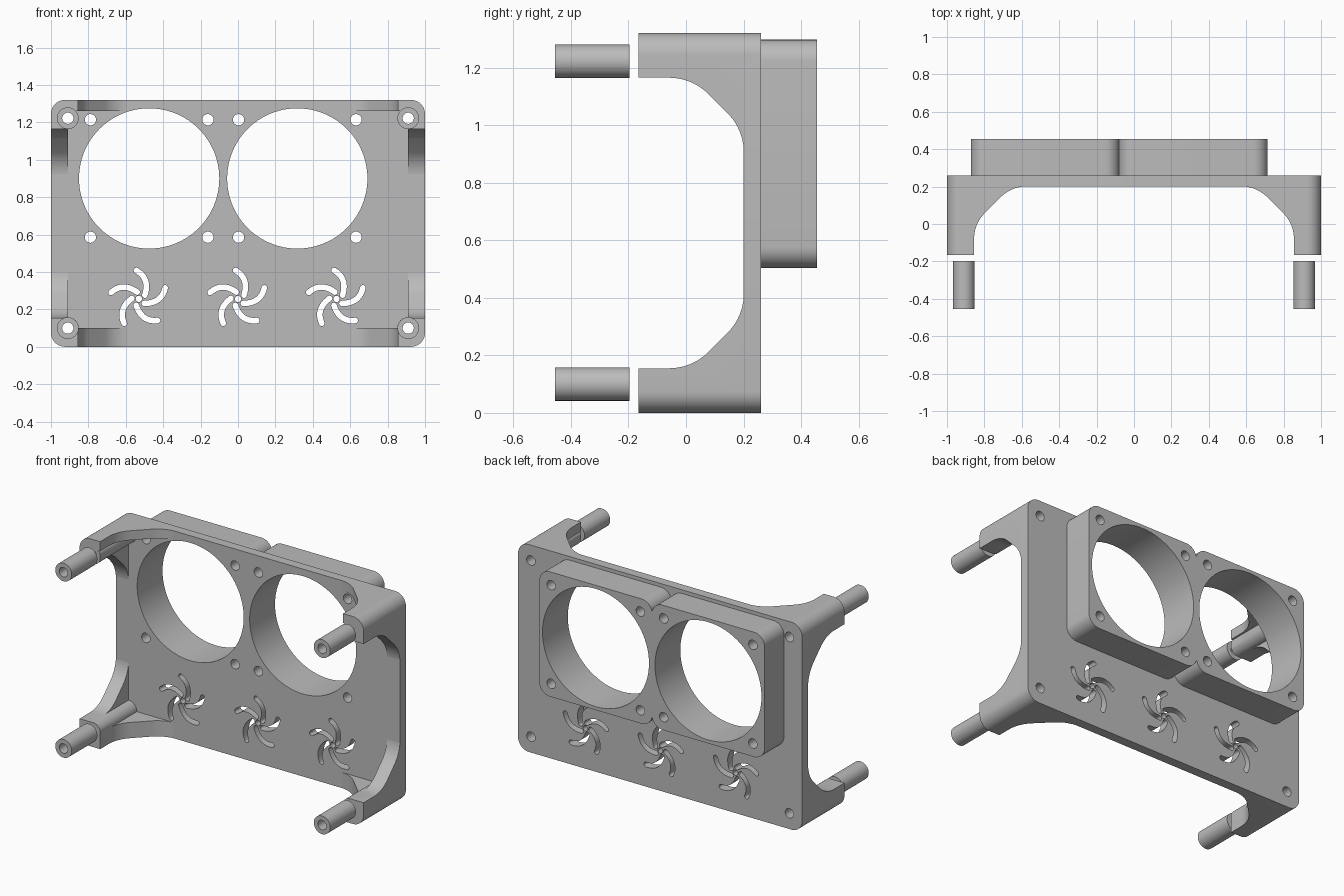
import bpy
import bmesh
from math import radians, pi, sin, cos, asin, tan
from mathutils import Vector, Matrix

default = bpy.data.objects.get("Cube")
if default:
    bpy.data.objects.remove(default)

# One plain grey for the whole bracket
grey = bpy.data.materials.new("matte grey")
grey.use_nodes = True
colour = (0.5, 0.5, 0.5, 1)
grey.diffuse_color = colour
grey.node_tree.nodes["Principled BSDF"].inputs["Base Color"].default_value = colour

WIDE, TALL = 1.0, 1.32            # half width, height of the plate
BOSS_X, BOSS_Z = 0.91, (0.1, 1.222)
BOSS_R, BORE_R = 0.058, 0.03
FRONT, PLATE, BACK = -0.165, 0.2, 0.26
WALL_TOP = 1.26
CORNERS = [(s * BOSS_X, z) for s in (-1, 1) for z in BOSS_Z]

# Orientations: profile drawn in xz, yz or xy
XZ, YZ, XY = (pi / 2, 0, 0), (pi / 2, 0, pi / 2), (0, 0, 0)


def arc(cx, cy, r, a0, a1, n):
    return [(cx + r * cos(a0 + (a1 - a0) * i / n),
             cy + r * sin(a0 + (a1 - a0) * i / n)) for i in range(n + 1)]


def circle(cx, cy, r, n=32):
    return arc(cx, cy, r, 0, 2 * pi, n)[:-1]


def rounded_rect(x0, x1, y0, y1, r):
    centres = [(x1 - r, y1 - r), (x0 + r, y1 - r), (x0 + r, y0 + r), (x1 - r, y0 + r)]
    return [p for i, c in enumerate(centres)
            for p in arc(*c, r, i * pi / 2, (i + 1) * pi / 2, 10)]


def extrude(name, loops, start, end, axes=XZ):
    """Extrude an outline with holes between two depths."""
    curve = bpy.data.curves.new(name, "CURVE")
    curve.dimensions, curve.fill_mode = "2D", "BOTH"
    curve.extrude = (end - start) / 2
    for loop in loops:
        spline = curve.splines.new("POLY")
        spline.points.add(len(loop) - 1)
        for point, (x, y) in zip(spline.points, loop):
            point.co = (x, y, 0, 1)
        spline.use_cyclic_u = True
    temp = bpy.data.objects.new(name, curve)
    bpy.context.collection.objects.link(temp)
    graph = bpy.context.evaluated_depsgraph_get()
    mesh = bpy.data.meshes.new_from_object(temp.evaluated_get(graph))
    bpy.data.objects.remove(temp)
    bm = bmesh.new()
    bm.from_mesh(mesh)
    bmesh.ops.remove_doubles(bm, verts=bm.verts, dist=1e-5)
    bmesh.ops.recalc_face_normals(bm, faces=bm.faces)
    bm.to_mesh(mesh)
    bm.free()
    mid = (start + end) / 2
    offset = {XZ: (0, mid, 0), YZ: (mid, 0, 0), XY: (0, 0, mid)}[axes]
    rot = Matrix.Rotation(axes[2], 4, "Z") @ Matrix.Rotation(axes[0], 4, "X")
    mesh.transform(Matrix.Translation(offset) @ rot)
    mesh.materials.clear()
    mesh.materials.append(grey)
    obj = bpy.data.objects.new(name, mesh)
    bpy.context.collection.objects.link(obj)
    return obj


def cut(obj, cutter):
    cutter.hide_render = True
    mod = obj.modifiers.new("cut", "BOOLEAN")
    mod.operation, mod.solver, mod.object = "DIFFERENCE", "EXACT", cutter
    bpy.context.view_layer.objects.active = obj
    bpy.ops.object.modifier_apply(modifier=mod.name)
    bpy.data.objects.remove(cutter)


def window(lo, hi, floor, chamfer, t=0.08):
    """Opening between lo and hi with chamfered, filleted floor corners."""
    r = t / tan(pi / 8)
    y1, x2 = floor - chamfer - t, lo + chamfer + t
    side = [(lo, FRONT - 0.1)]
    side += arc(lo + r, y1, r, pi, pi * 0.75, 10)
    side += arc(x2, floor - r, r, pi * 0.75, pi / 2, 10)
    return side + [(lo + hi - x, y) for x, y in reversed(side)]


# Curved slot shape for the vents
def vent_slot(cx, cz, turn, half=0.015):
    a, b, c = Vector((-0.013, 0.152)), Vector((0.06, 0.11)), Vector((0.032, 0.02))
    left, right = [], []
    for i in range(13):
        t = i / 12
        p = a * (1 - t) ** 2 + b * 2 * t * (1 - t) + c * t * t
        d = ((b - a) * (1 - t) + (c - b) * t).normalized()
        n = Vector((-d.y, d.x)) * half
        left.append(p + n)
        right.append(p - n)
        if i == 0:
            d0 = d.to_2d()
    dirs = [(a, -d0), (c, d)]
    caps = []
    for p, d in dirs:
        base = Vector((d.y, -d.x))
        caps.append([p + half * (base * cos(k * pi / 8) + d * sin(k * pi / 8))
                     for k in range(1, 8)])
    pts = left + caps[1][::-1] + right[::-1] + caps[0][::-1]
    co, si = cos(turn), sin(turn)
    return [(cx + p.x * co - p.y * si, cz + p.x * si + p.y * co) for p in pts]


outline = rounded_rect(-WIDE, WIDE, 0, TALL, 0.075)
bores = [circle(x, z, BORE_R) for x, z in CORNERS]

# Fan housings: centre, bore and screw holes
FAN_Z, FAN_HALF, SCREW = 0.9, 0.397, 0.314
fans = {"right_fan_housing": -0.475, "left_fan_housing": 0.317}


def fan_holes(cx):
    screws = [circle(cx + sx * SCREW, FAN_Z + sz * SCREW, 0.03)
              for sx in (-1, 1) for sz in (-1, 1)]
    return [circle(cx, FAN_Z, 0.375, 96)] + screws


parts = []
for name, cx in fans.items():
    body = rounded_rect(cx - FAN_HALF, cx + FAN_HALF,
                        FAN_Z - FAN_HALF, FAN_Z + FAN_HALF, 0.075)
    parts.append(extrude(name, [body] + fan_holes(cx), BACK, 0.455))

# Back plate with fan openings and three swirl vents
holes = list(bores)
for cx in fans.values():
    holes += fan_holes(cx)
for cx in (-0.53, 0, 0.527):
    holes.append(circle(cx, 0.256, 0.017, 16))
    holes += [vent_slot(cx, 0.256, k * 2 * pi / 5) for k in range(5)]
parts.append(extrude("back_plate", [outline] + holes, PLATE, BACK))

# Corner legs: a walled frame with round bosses, opened by two windows
lean = asin((WALL_TOP - BOSS_Z[1]) / BOSS_R)
half = arc(-BOSS_X, BOSS_Z[0], BOSS_R, 0, pi / 2, 12)
half += arc(-BOSS_X, BOSS_Z[1], BOSS_R, -pi / 2, lean, 16)
pocket = half + [(-x, z) for x, z in reversed(half)]
legs = extrude("corner_legs", [outline, pocket] + bores, FRONT, PLATE)
cut(legs, extrude("top_cutter", [window(-0.855, 0.855, PLATE + 0.001, 0.2)], -0.2, 1.6, XY))
side = [(y, z) for z, y in window(0.155, 1.165, PLATE + 0.001, 0.18)]
cut(legs, extrude("side_cutter", [side], -1.2, 1.2, YZ))
parts.append(legs)

# Spacer tubes standing off in front of each leg
for x, z in CORNERS:
    name = f"{'lower' if z < 0.5 else 'upper'}_{'right' if x < 0 else 'left'}_spacer"
    parts.append(extrude(name, [circle(x, z, BOSS_R), circle(x, z, BORE_R)], -0.455, -0.197))

# Smooth the round walls, keep the edges crisp
bpy.ops.object.select_all(action="DESELECT")
for part in parts:
    part.select_set(True)
bpy.context.view_layer.objects.active = parts[0]
bpy.ops.object.shade_smooth_by_angle(angle=radians(30))
